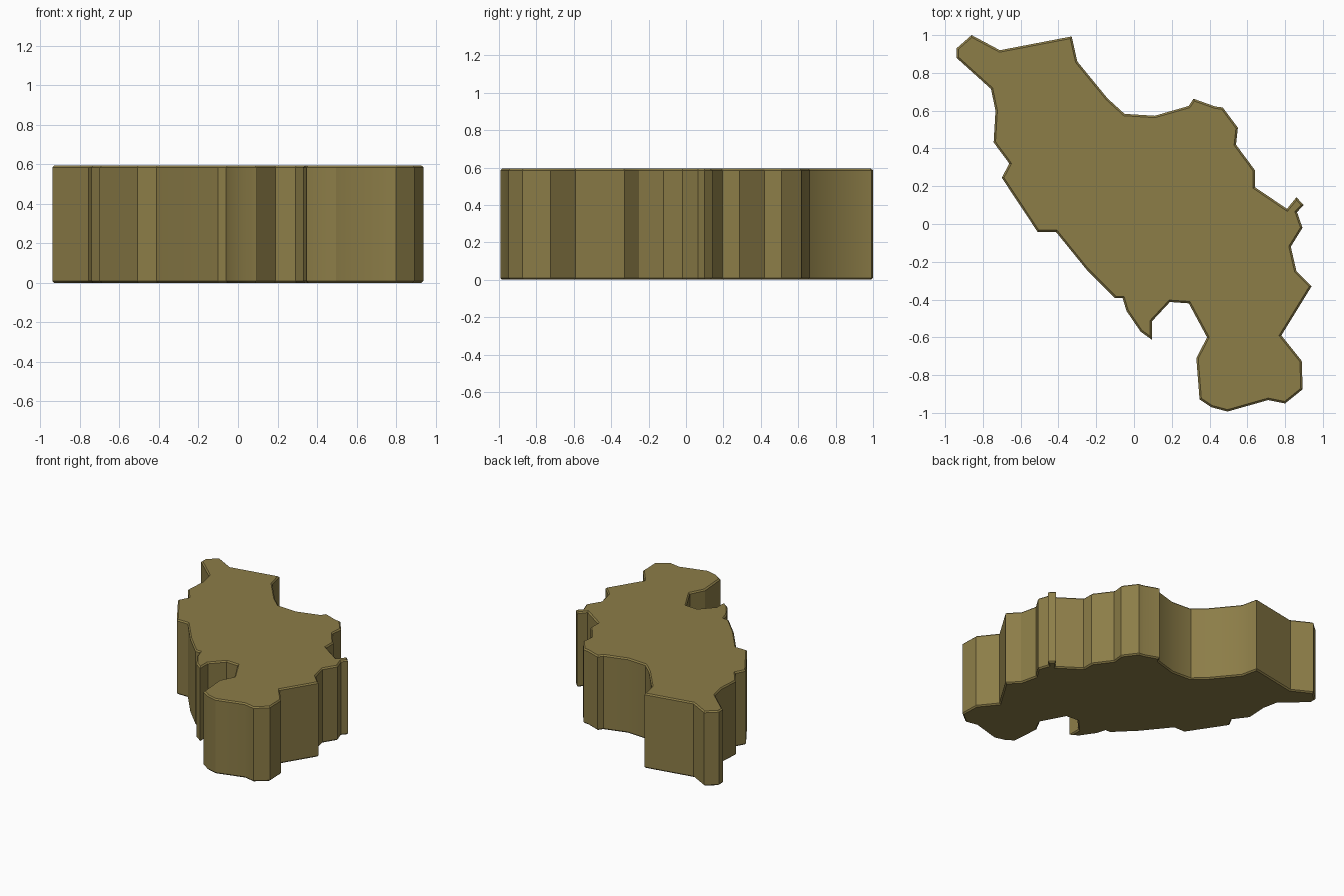
import bpy, bmesh
from mathutils import Vector

if "Cube" in bpy.data.objects:
    bpy.data.objects.remove(bpy.data.objects["Cube"])

HEIGHT, EDGE = 0.595, 0.01

# Region outline, clockwise from the north-west tip
OUTLINE = [Vector(p) for p in (
    (-.94, .93), (-.86, 1.0), (-.71, .92), (-.33, .993), (-.30, .86), (-.14, .665),
    (-.05, .583), (.11, .573), (.29, .625), (.315, .663), (.43, .622), (.47, .617),
    (.55, .51), (.54, .42), (.64, .285), (.64, .195), (.81, .08), (.86, .142),
    (.898, .10), (.863, .063), (.892, -.02), (.83, -.12), (.86, -.25), (.94, -.33),
    (.78, -.59), (.888, -.725), (.893, -.875), (.80, -.95), (.71, -.932), (.495, -.993),
    (.41, -.97), (.347, -.928), (.33, -.71), (.387, -.60), (.29, -.42), (.19, -.413),
    (.095, -.515), (.095, -.613), (.035, -.57), (-.04, -.46), (-.06, -.393), (-.10, -.393),
    (-.25, -.243), (-.413, -.042), (-.51, -.042), (-.70, .245), (-.66, .32), (-.743, .432),
    (-.733, .60), (-.757, .715), (-.94, .88))]


def inset(points, d):
    """Offset a clockwise outline inward with mitred corners."""
    out = []
    for i, p in enumerate(points):
        a = (p - points[i - 1]).normalized()
        b = (points[(i + 1) % len(points)] - p).normalized()
        na, nb = Vector((a.y, -a.x)), Vector((b.y, -b.x))
        out.append(p + (na + nb) * d / (1 + na.dot(nb)))
    return out


# Slab with thin chamfers along its top and bottom rims
bm = bmesh.new()
inner = inset(OUTLINE, EDGE)
levels = ((inner, 0), (OUTLINE, EDGE), (OUTLINE, HEIGHT - EDGE), (inner, HEIGHT))
rings = [[bm.verts.new((p.x, p.y, z)) for p in pts] for pts, z in levels]
n = len(OUTLINE)
for lo, hi in zip(rings, rings[1:]):
    for i in range(n):
        j = (i + 1) % n
        bm.faces.new((lo[i], hi[i], hi[j], lo[j]))
caps = [bm.faces.new(rings[0]), bm.faces.new(rings[-1])]
bmesh.ops.triangulate(bm, faces=caps)
bmesh.ops.recalc_face_normals(bm, faces=bm.faces)
mesh = bpy.data.meshes.new("region_slab")
bm.to_mesh(mesh)
bm.free()

slab = bpy.data.objects.new("region_slab", mesh)
bpy.context.collection.objects.link(slab)
olive = bpy.data.materials.new("olive_brown")
olive.diffuse_color = (0.263, 0.205, 0.064, 1)
olive.use_nodes = True
olive.node_tree.nodes["Principled BSDF"].inputs["Base Color"].default_value = olive.diffuse_color
mesh.materials.append(olive)

# Soft walls, crisp rims and corners
bpy.context.view_layer.objects.active = slab
slab.select_set(True)
bpy.ops.object.shade_smooth_by_angle(angle=0.52)
